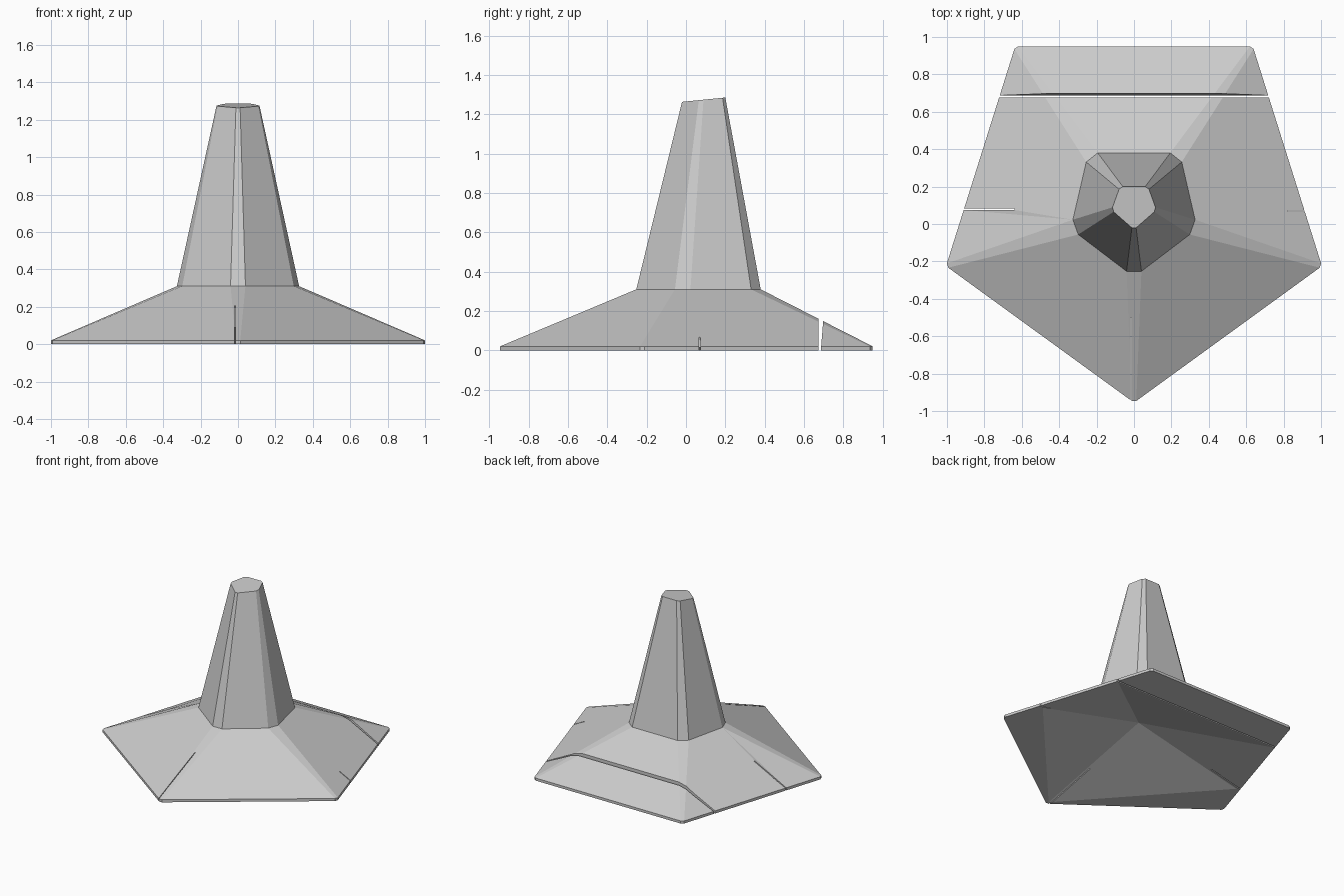
import bpy, bmesh
from mathutils import Vector

if "Cube" in bpy.data.objects:
    bpy.data.objects.remove(bpy.data.objects["Cube"])


def pentagon(front_y, side, back, chamfer):
    """Mirrored pentagon with every corner cut off (10 points)."""
    (sx, sy), (bx, by) = side, back
    pts = [Vector(p) for p in ((0, front_y), (sx, sy), (bx, by), (-bx, by), (-sx, sy))]
    ring = []
    for i, p in enumerate(pts):
        ring.append(p + (pts[i - 1] - p).normalized() * chamfer)
        ring.append(p + (pts[(i + 1) % 5] - p).normalized() * chamfer)
    return ring


def loft(name, rings):
    """Closed solid through rings of 3D points with equal counts."""
    bm = bmesh.new()
    loops = [[bm.verts.new(p) for p in ring] for ring in rings]
    n = len(loops[0])
    for a, b in zip(loops, loops[1:]):
        for i in range(n):
            j = (i + 1) % n
            bm.faces.new((a[i], a[j], b[j], b[i]))
    bm.faces.new(loops[0][::-1])
    bm.faces.new(loops[-1])
    bmesh.ops.remove_doubles(bm, verts=bm.verts[:], dist=1e-5)
    bmesh.ops.recalc_face_normals(bm, faces=bm.faces[:])
    mesh = bpy.data.meshes.new(name)
    bm.to_mesh(mesh)
    bm.free()
    ob = bpy.data.objects.new(name, mesh)
    bpy.context.collection.objects.link(ob)
    return ob


def at(ring, z, tilt=0.0):
    return [(p[0], p[1], z + tilt * p[1]) for p in ring]


def rect(x0, x1, y0, y1):
    return [(x0, y0), (x1, y0), (x1, y1), (x0, y1)]


def cut(target, cutter):
    mod = target.modifiers.new("cut", 'BOOLEAN')
    mod.operation = 'DIFFERENCE'
    mod.solver = 'EXACT'
    mod.object = cutter
    bpy.context.view_layer.objects.active = target
    bpy.ops.object.modifier_apply(modifier=mod.name)
    bpy.data.objects.remove(cutter, do_unlink=True)


# Flared five-sided base and tapering tower with a tilted top
rim = pentagon(-0.955, (1.005, -0.225), (0.635, 0.95), 0.015)
neck = pentagon(-0.283, (0.338, -0.026), (0.244, 0.38), 0.05)
tip = pentagon(-0.03, (0.12, 0.075), (0.075, 0.2), 0.015)
stand = loft("tower_on_flared_base",
             [at(rim, 0), at(rim, 0.02), at(neck, 0.31), at(tip, 1.266, 0.1)])

# Shallow pyramid hollow under the base
hollow = [(0, -0.93), (0.885, 0.06), (0.70, 0.665), (-0.70, 0.665), (-0.885, 0.06)]
apex = [(x * 0.002, 0.05 + y * 0.002) for x, y in hollow]
cut(stand, loft("hollow_cutter", [at(hollow, -0.1), at(hollow, 0), at(apex, 0.21)]))

# Slanted gap that separates the back strip
cut(stand, loft("back_gap_cutter", [
    at(rect(-1.2, 1.2, 0.675, 0.682), -0.05),
    at(rect(-1.2, 1.2, 0.675, 0.702), 0.20)]))

# Narrow seams at the left, right and front of the skirt
for x0, x1, y0, y1 in ((-1.2, -0.64, 0.075, 0.083),
                       (0.82, 1.2, 0.066, 0.073),
                       (-0.02, -0.014, -1.1, -0.5)):
    r = rect(x0, x1, y0, y1)
    cut(stand, loft("seam_cutter", [at(r, -0.05), at(r, 0.4)]))
